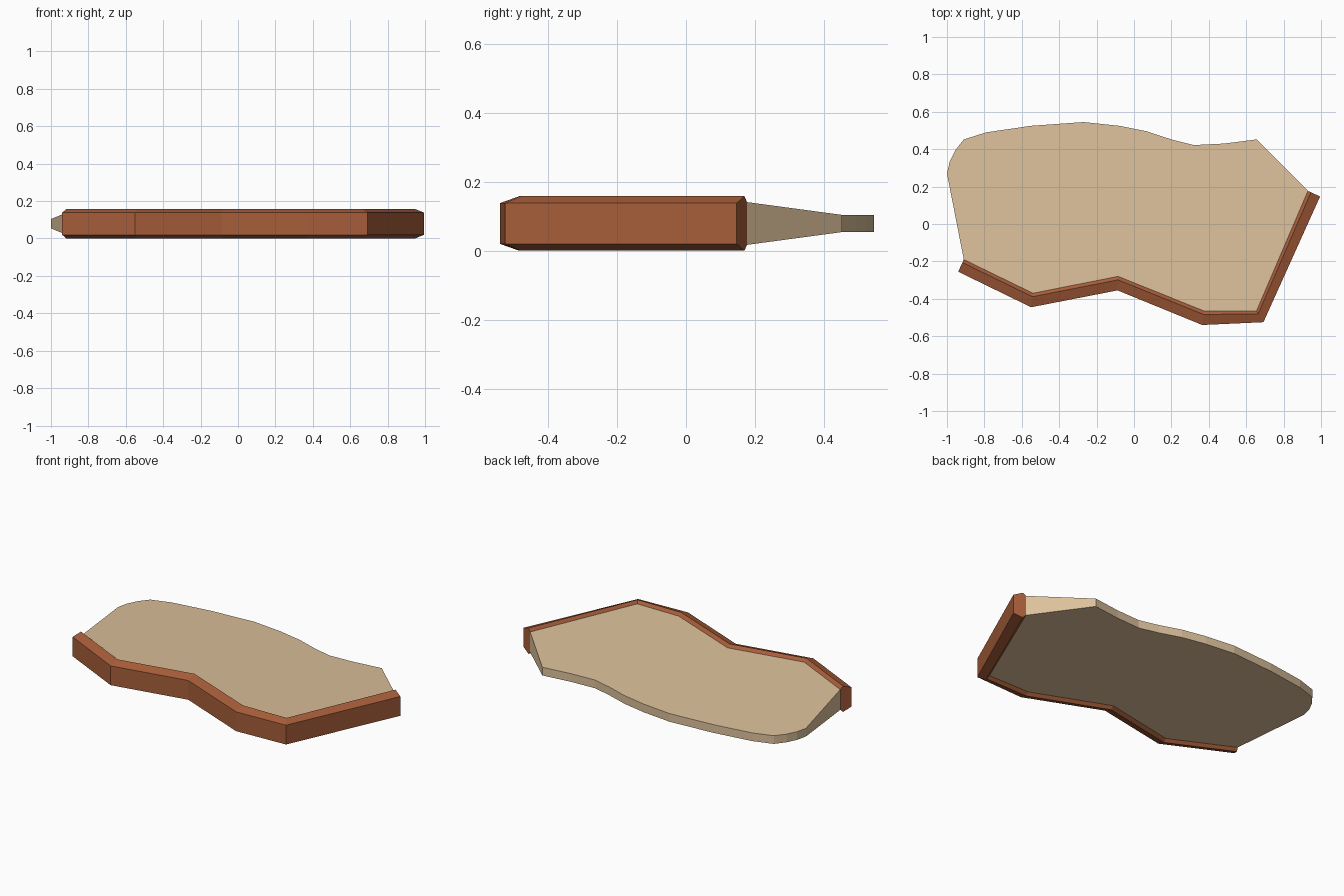
import bpy, bmesh

if "Cube" in bpy.data.objects:
    bpy.data.objects.remove(bpy.data.objects["Cube"])

def material(name, rgb):
    m = bpy.data.materials.new(name)
    m.diffuse_color = (*rgb, 1)
    m.use_nodes = True
    m.node_tree.nodes["Principled BSDF"].inputs["Base Color"].default_value = m.diffuse_color
    return m

def finish(name, bm, mat):
    bmesh.ops.recalc_face_normals(bm, faces=bm.faces)
    me = bpy.data.meshes.new(name)
    bm.to_mesh(me)
    bm.free()
    me.materials.append(mat)
    ob = bpy.data.objects.new(name, me)
    bpy.context.collection.objects.link(ob)
    return ob

tan = material("pale_tan", (0.72, 0.53, 0.33))
brown = material("rust_brown", (0.39, 0.112, 0.042))

MID = 0.079  # height of the middle plane

# plan outlines: thin rounded back edge, and inner / outer lines of the front border
back = [(-1, .27), (-.985, .335), (-.955, .395), (-.91, .452), (-.79, .49),
        (-.55, .525), (-.27, .545), (-.08, .525), (.07, .495), (.2, .452),
        (.32, .422), (.48, .43), (.655, .452)]
inner = [(.93, .177), (.655, -.465), (.375, -.465), (-.085, -.28), (-.54, -.37), (-.91, -.19)]
outer = [(.995, .147), (.692, -.525), (.365, -.54), (-.088, -.355), (-.55, -.445), (-.94, -.255)]

# slab: thick along the border, thin along the back edge
bm = bmesh.new()
outline = [(x, y, .025) for x, y in back] + [(x, y, .062) for x, y in inner]
top = [bm.verts.new((x, y, MID + h)) for x, y, h in outline]
bot = [bm.verts.new((x, y, MID - h)) for x, y, h in outline]
bm.faces.new(top)
bm.faces.new(bot[::-1])
n = len(outline)
for i in range(n):
    j = (i + 1) % n
    bm.faces.new((top[i], top[j], bot[j], bot[i]))
finish("slab", bm, tan)

# border: six-sided section (share of way from outer to inner, half height) swept along the front
section = [(0, .059), (.75, .079), (1, .062), (1, -.062), (.75, -.079), (0, -.059)]
bm = bmesh.new()
rings = []
for (ox, oy), (ix, iy) in zip(outer, inner):
    rings.append([bm.verts.new((ox + (ix - ox) * t, oy + (iy - oy) * t, MID + h))
                  for t, h in section])
for a, b in zip(rings, rings[1:]):
    for k in range(6):
        m = (k + 1) % 6
        bm.faces.new((a[k], a[m], b[m], b[k]))
bm.faces.new(rings[0])
bm.faces.new(rings[-1][::-1])
finish("front_border", bm, brown)
